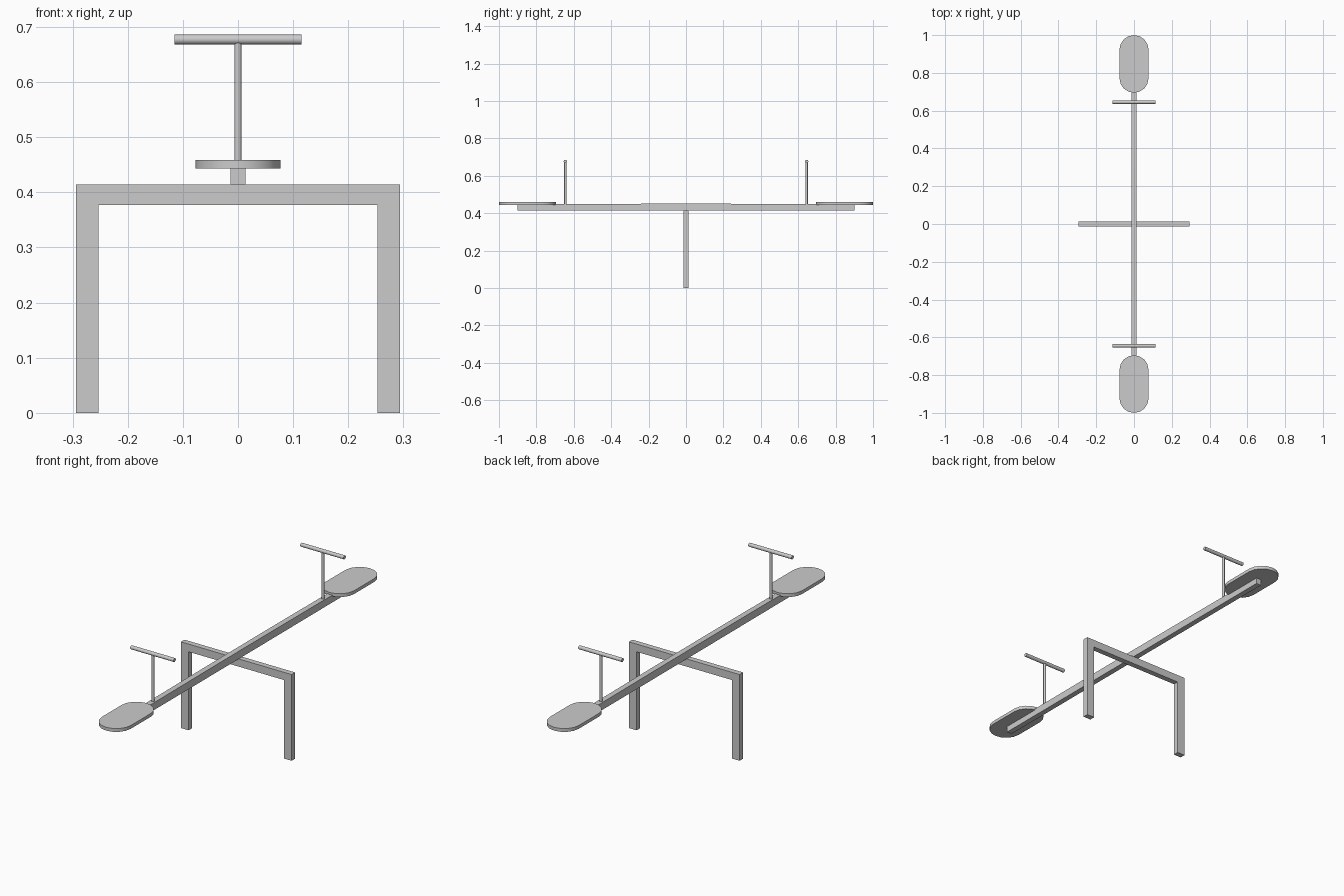
import bpy, bmesh
from math import sin, cos, pi

if "Cube" in bpy.data.objects:
    bpy.data.objects.remove(bpy.data.objects["Cube"])


def prism(name, points, axis, half, offset=0.0, smooth=False):
    """Extrude a closed 2D outline along an axis by +-half around offset."""
    place = {'X': lambda u, v, w: (w, u, v),
             'Y': lambda u, v, w: (u, w, v),
             'Z': lambda u, v, w: (u, v, w)}[axis]
    bm = bmesh.new()
    low = [bm.verts.new(place(u, v, offset - half)) for u, v in points]
    high = [bm.verts.new(place(u, v, offset + half)) for u, v in points]
    bm.faces.new(low)
    bm.faces.new(high)
    n = len(points)
    for i in range(n):
        j = (i + 1) % n
        bm.faces.new((low[i], low[j], high[j], high[i]))
    bmesh.ops.recalc_face_normals(bm, faces=bm.faces)
    mesh = bpy.data.meshes.new(name)
    bm.to_mesh(mesh)
    bm.free()
    obj = bpy.data.objects.new(name, mesh)
    bpy.context.collection.objects.link(obj)
    if smooth:
        bpy.ops.object.select_all(action='DESELECT')
        obj.select_set(True)
        bpy.context.view_layer.objects.active = obj
        bpy.ops.object.shade_smooth_by_angle(angle=pi / 5)
    return obj


def circle(cu, cv, r, n=16):
    return [(cu + r * cos(2 * pi * i / n), cv + r * sin(2 * pi * i / n)) for i in range(n)]


# support frame: one upside-down U profile
prism("support_frame",
      [(-0.294, 0), (-0.253, 0), (-0.253, 0.377), (0.253, 0.377), (0.253, 0),
       (0.294, 0), (0.294, 0.414), (-0.294, 0.414)], 'Y', 0.0135)

# beam: very slightly arched along its length
ys = [-0.9 + 1.8 * i / 12 for i in range(13)]
arch = [0.003 * (1 - (y / 0.9) ** 2) for y in ys]
outline = [(y, 0.414) for y in (-0.9, 0.9)]
outline += [(y, 0.448 + a) for y, a in reversed(list(zip(ys, arch)))]
prism("beam", outline, 'X', 0.0135)

for side, label in ((-1, "front"), (1, "back")):
    # seat: two rounded ends joined by straight sides
    r, inner, outer = 0.077, 0.772, 0.923
    shape = [(r * cos(pi * i / 8), outer + r * sin(pi * i / 8)) for i in range(9)]
    shape += [(-r * cos(pi * i / 8), inner - r * sin(pi * i / 8)) for i in range(9)]
    prism(label + "_seat", [(x, side * y) for x, y in shape], 'Z', 0.008, 0.451, True)

    # handle: upright post with a crossbar
    y = side * 0.645
    prism(label + "_handle_post", circle(0, y, 0.0065), 'Z', 0.117, 0.557, True)
    prism(label + "_handle_bar", circle(y, 0.677, 0.009), 'X', 0.115, 0, True)
